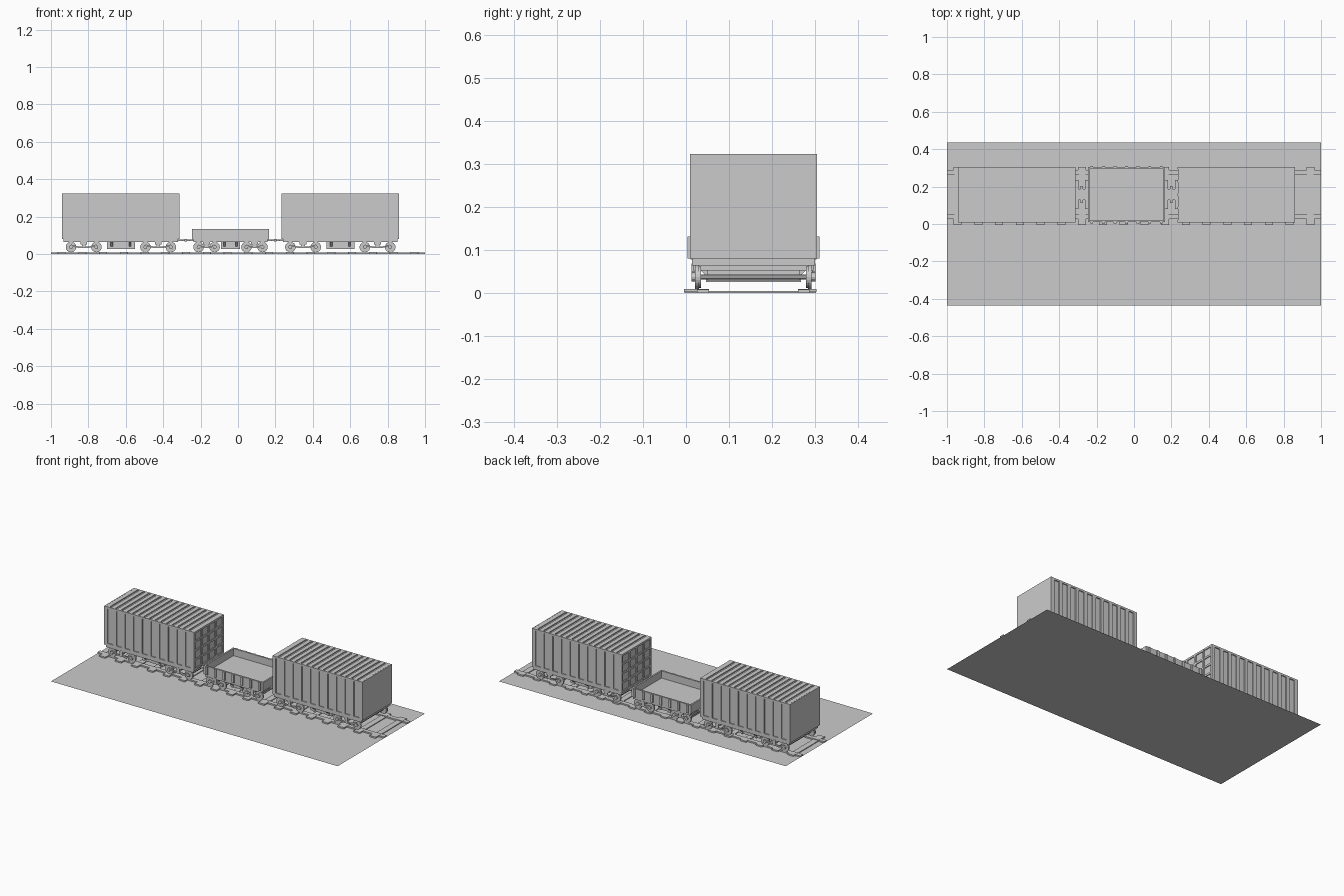
import bpy, bmesh, math
from mathutils import Matrix, Vector

if "Cube" in bpy.data.objects:
    bpy.data.objects.remove(bpy.data.objects["Cube"])

YC = 0.157          # centre line of the track


def finish(bm, name):
    bmesh.ops.recalc_face_normals(bm, faces=bm.faces)
    me = bpy.data.meshes.new(name)
    bm.to_mesh(me)
    bm.free()
    ob = bpy.data.objects.new(name, me)
    bpy.context.collection.objects.link(ob)
    return ob


def box(bm, x0, x1, y0, y1, z0, z1):
    m = Matrix.Translation(((x0 + x1) / 2, (y0 + y1) / 2, (z0 + z1) / 2)) @ \
        Matrix.Diagonal((abs(x1 - x0), abs(y1 - y0), abs(z1 - z0), 1))
    bmesh.ops.create_cube(bm, size=1, matrix=m)


def cyl(bm, x, y, z, r, depth, seg=20, r2=None):
    m = Matrix.Translation((x, y, z)) @ Matrix.Rotation(math.pi / 2, 4, 'X')
    bmesh.ops.create_cone(bm, cap_ends=True, segments=seg, radius1=r,
                          radius2=r if r2 is None else r2, depth=depth, matrix=m)


def prism(bm, pts, y0, y1):
    """Extrude an xz outline along y."""
    f = bm.faces.new([bm.verts.new((x, y0, z)) for x, z in pts])
    ext = bmesh.ops.extrude_face_region(bm, geom=[f])
    bmesh.ops.translate(bm, vec=(0, y1 - y0, 0),
                        verts=[v for v in ext['geom'] if isinstance(v, bmesh.types.BMVert)])


# base sheet
bm = bmesh.new()
bmesh.ops.create_grid(bm, x_segments=1, y_segments=1, size=1,
                      matrix=Matrix.Diagonal((1, 0.435, 1, 1)))
finish(bm, "base_sheet")

# rails and sleepers
bm = bmesh.new()
for s in (-1, 1):
    a, b = sorted((YC + s * 0.104, YC + s * 0.131))
    box(bm, -1, 1, a, b, 0.0, 0.0085)
finish(bm, "rails")
bm = bmesh.new()
for i in range(18):
    x = -0.943 + i * 1.886 / 17
    box(bm, x - 0.018, x + 0.018, -0.004, 0.303, 0.0, 0.005)
    box(bm, x - 0.022, x + 0.022, -0.005, 0.053, 0.002, 0.0095)
    box(bm, x - 0.022, x + 0.022, 0.261, 0.304, 0.002, 0.0095)
finish(bm, "sleepers")


def running_gear(name, cx, wheels, tank_half):
    """wheels: (inner, outer) axle offsets from the wagon centre."""
    bm = bmesh.new()
    zc = 0.037
    for e in (-1, 1):
        for w in wheels:
            x = cx + e * w
            cyl(bm, x, YC, zc, 0.006, 0.27, 10)
            for s in (-1, 1):
                cyl(bm, x, YC + s * 0.131, zc, 0.028, 0.009, 24)
                cyl(bm, x, YC + s * 0.125, zc, 0.025, 0.006, 24)
                cyl(bm, x, YC + s * 0.139, zc, 0.010, 0.010, 12)
    finish(bm, name + "_wheels")

    # sagging side bars between the wheels of each bogie
    bm = bmesh.new()
    a, b = wheels
    mid, half = (a + b) / 2, (b - a) / 2
    for e in (-1, 1):
        xc = cx + e * mid
        ts = [-1 + i / 4 for i in range(9)]
        low = [(xc + t * half, 0.031 + 0.012 * t * t) for t in ts]
        high = [(x, z + 0.008) for x, z in reversed(low)]
        for s in (-1, 1):
            y = YC + s * 0.140
            prism(bm, low + high, y - 0.004, y + 0.004)
            box(bm, xc - 0.01, xc + 0.01, y - 0.004, y + 0.004, 0.036, 0.068)
        box(bm, xc - 0.018, xc + 0.018, YC - 0.14, YC + 0.14, 0.052, 0.068)
    finish(bm, name + "_bogie_frames")

    # hanging box with straps and slanted braces
    bm = bmesh.new()
    box(bm, cx - tank_half, cx + tank_half, YC - 0.107, YC + 0.107, 0.028, 0.07)
    for e in (-1, 1):
        x = cx + e * tank_half * 0.65
        box(bm, x - 0.006, x + 0.006, YC - 0.111, YC + 0.111, 0.026, 0.07)
        for s in (-1, 1):
            m = Matrix.Translation((x, YC + s * 0.118, 0.055)) @ \
                Matrix.Rotation(s * math.radians(45), 4, 'X') @ Matrix.Diagonal((0.012, 0.034, 0.01, 1))
            bmesh.ops.create_cube(bm, size=1, matrix=m)
    finish(bm, name + "_under_box")


def chassis(name, cx, half, ends):
    bm = bmesh.new()
    box(bm, cx - half + 0.008, cx + half - 0.008, YC - 0.143, YC + 0.143, 0.064, 0.08)
    for e in ends:   # end step and drawbar
        x = cx + e * half
        box(bm, x - e * 0.01, x + e * 0.014, YC - 0.077, YC + 0.077, 0.07, 0.078)
        box(bm, x, x + e * 0.036, YC - 0.03, YC + 0.03, 0.07, 0.078)
        box(bm, x + e * 0.026, x + e * 0.036, YC - 0.045, YC + 0.045, 0.068, 0.079)
    finish(bm, name + "_chassis")


def container(name, cx, d):
    """Box container; d is the direction of its door end."""
    h, w, z0, z1, t = 0.314, 0.148, 0.08, 0.323, 0.006
    y0, y1 = YC - w, YC + w
    bm = bmesh.new()
    box(bm, cx - h + t, cx + h - t, y0 + t, y1 - t, z0, z1 - t)
    box(bm, cx - d * h, cx - d * (h - t), y0, y1, z0, z1)          # plain end
    for s in (-1, 1):
        o, i = YC + s * w, YC + s * (w - t - 0.001)
        box(bm, cx - h, cx + h, o, i, z0, z0 + 0.012)              # long rails
        box(bm, cx - h, cx + h, o, YC + s * (w - 0.01), z1 - 0.012, z1)
        for k in range(11):                                       # side ribs
            x = cx - h + 0.012 + k * (2 * h - 0.024) / 10
            box(bm, x - 0.012, x + 0.012, o, i, z0, z1)
    finish(bm, name + "_body")

    bm = bmesh.new()                                              # roof ribs
    n = 16
    for k in range(n):
        x = cx - h + (k + 0.5) * 2 * h / n
        box(bm, x - 0.013, x + 0.013, y0 + 0.004, y1 - 0.004, z1 - t - 0.001, z1)
    finish(bm, name + "_roof_ribs")

    bm = bmesh.new()                                              # door end grid
    xi, xo = cx + d * (h - t - 0.001), cx + d * h
    for k in range(5):
        y = y0 + 0.006 + k * (2 * w - 0.012) / 4
        box(bm, xi, xo, y - 0.006, y + 0.006, z0, z1)
    for k in range(5):
        z = z0 + 0.006 + k * (z1 - z0 - 0.012) / 4
        box(bm, xi, xo - d * 0.001, y0, y1, z - 0.006, z + 0.006)
    finish(bm, name + "_door_frame")


# two mirrored container wagons
for name, cx, d in (("left_wagon", -0.626, 1), ("right_wagon", 0.547, -1)):
    chassis(name, cx, 0.314, (d,))
    running_gear(name, cx, (0.131, 0.267), 0.075)
    container(name, cx, d)

# low open wagon in the middle
cx, h, w, t = -0.04, 0.207, 0.147, 0.010
chassis("open_wagon", cx, h, (-1, 1))
running_gear("open_wagon", cx, (0.085, 0.171), 0.05)
bm = bmesh.new()
box(bm, cx - h, cx + h, YC - w, YC + w, 0.078, 0.088)
for s in (-1, 1):
    box(bm, cx - h, cx + h, YC + s * w, YC + s * (w - t), 0.08, 0.133)
    box(bm, cx + s * h, cx + s * (h - t), YC - w + t, YC + w - t, 0.08, 0.133)
finish(bm, "open_wagon_tray")
bm = bmesh.new()
for s in (-1, 1):
    for k in range(7):
        x = cx - 0.185 + k * 0.37 / 6
        box(bm, x - 0.007, x + 0.007, YC + s * (w - 0.002), YC + s * (w + 0.007), 0.08, 0.131)
finish(bm, "open_wagon_stakes")
